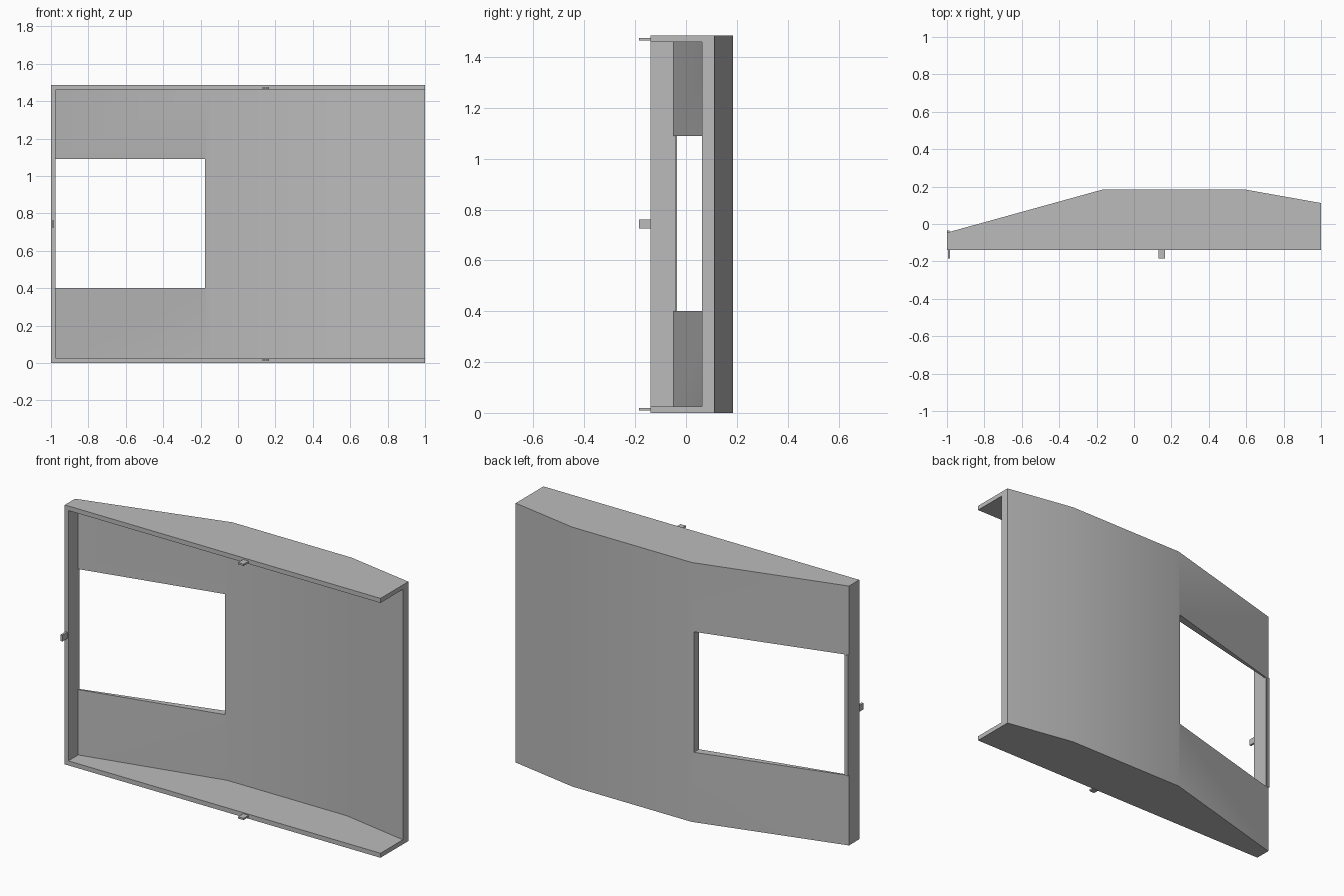
import bpy
import bmesh

default = bpy.data.objects.get("Cube")
if default:
    bpy.data.objects.remove(default, do_unlink=True)

HEIGHT = 1.485
SKIN = 0.026      # thickness of the top and bottom flanges
FRONT = -0.139    # open front rim
WALL_X = -0.977   # inner face of the side wall

grey = bpy.data.materials.new("plain grey")
grey.use_nodes = True
colour = (0.5, 0.5, 0.5, 1)
grey.diffuse_color = colour
grey.node_tree.nodes["Principled BSDF"].inputs["Base Color"].default_value = colour


def prism(name, outline, z0, z1):
    """Extrude a plan outline from z0 up to z1."""
    bm = bmesh.new()
    base = bm.faces.new([bm.verts.new((x, y, z0)) for x, y in outline])
    top = bmesh.ops.extrude_face_region(bm, geom=[base])["geom"]
    bmesh.ops.translate(bm, vec=(0, 0, z1 - z0),
                        verts=[v for v in top if isinstance(v, bmesh.types.BMVert)])
    bmesh.ops.recalc_face_normals(bm, faces=bm.faces)
    mesh = bpy.data.meshes.new(name)
    bm.to_mesh(mesh)
    bm.free()
    mesh.materials.append(grey)
    obj = bpy.data.objects.new(name, mesh)
    bpy.context.collection.objects.link(obj)
    return obj


def block(name, x0, x1, y0, y1, z0, z1):
    return prism(name, [(x0, y0), (x1, y0), (x1, y1), (x0, y1)], z0, z1)


def activate(obj):
    bpy.ops.object.select_all(action="DESELECT")
    obj.select_set(True)
    bpy.context.view_layer.objects.active = obj


def cut(obj, cutter):
    cutter.hide_render = True
    mod = obj.modifiers.new("cut", "BOOLEAN")
    mod.operation = "DIFFERENCE"
    mod.solver = "EXACT"
    mod.object = cutter
    activate(obj)
    bpy.ops.object.modifier_apply(modifier=mod.name)
    bpy.data.objects.remove(cutter, do_unlink=True)


# Bent panel shell, hollowed from the front and the open end
shell = prism("panel_shell", [(-1, FRONT), (1, FRONT), (1, 0.112), (0.59, 0.185),
                              (-0.165, 0.185), (-1, -0.046)], 0, HEIGHT)
cut(shell, prism("cavity_cutter", [(WALL_X, -0.4), (1.1, -0.4), (1.1, 0.045), (0.59, 0.138),
                                   (-0.165, 0.138), (WALL_X, -0.05)], SKIN, HEIGHT - SKIN))

# Window opening next to the side wall
cut(shell, block("window_cutter", WALL_X, -0.177, -0.1, 0.4, 0.4, 1.09))
activate(shell)
bpy.ops.object.shade_smooth_by_angle(angle=0.52)

# Thin lip along the window's outer edge
block("window_lip", -1, -0.987, -0.06, -0.035, 0.4, 1.09)

# Small locating tabs on the front rim
for name, z in (("bottom_tab", 0.015), ("top_tab", HEIGHT - 0.015)):
    block(name, 0.13, 0.165, -0.185, FRONT + 0.01, z - 0.005, z + 0.005)
block("side_tab", -0.995, -0.983, -0.185, FRONT + 0.01, 0.725, 0.761)
